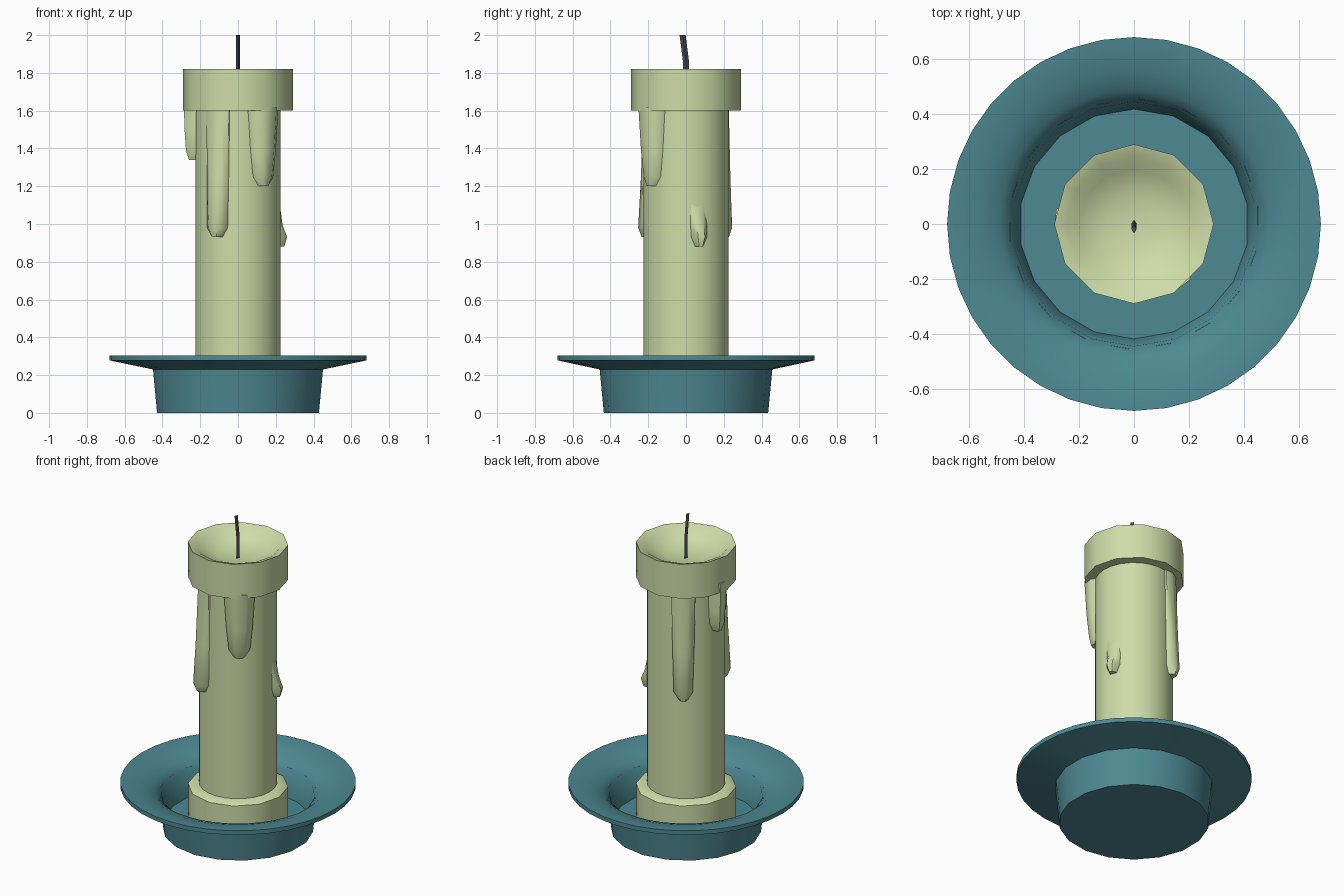
import bpy, bmesh, math
from math import sin, cos, pi, radians

if "Cube" in bpy.data.objects:
    bpy.data.objects.remove(bpy.data.objects["Cube"])


def material(name, rgb):
    m = bpy.data.materials.new(name)
    m.diffuse_color = (*rgb, 1)
    m.use_nodes = True
    m.node_tree.nodes["Principled BSDF"].inputs["Base Color"].default_value = m.diffuse_color
    return m


WAX = material("wax", (0.62, 0.72, 0.39))
TEAL = material("teal_glaze", (0.075, 0.25, 0.29))
CHAR = material("charred", (0.07, 0.07, 0.08))


def finish(name, bm, mat, angle=40):
    bmesh.ops.recalc_face_normals(bm, faces=bm.faces)
    me = bpy.data.meshes.new(name)
    bm.to_mesh(me)
    bm.free()
    ob = bpy.data.objects.new(name, me)
    bpy.context.collection.objects.link(ob)
    me.materials.append(mat)
    bpy.ops.object.select_all(action='DESELECT')
    ob.select_set(True)
    bpy.context.view_layer.objects.active = ob
    bpy.ops.object.shade_smooth_by_angle(angle=radians(angle))
    return ob


def loft(name, rings, mat, closed=True, angle=40):
    """Skin between rings of points and cap both ends."""
    bm = bmesh.new()
    vs = [[bm.verts.new(p) for p in r] for r in rings]
    n = len(rings[0])
    for a, b in zip(vs, vs[1:]):
        for i in range(n):
            j = (i + 1) % n
            bm.faces.new((a[i], a[j], b[j], b[i]))
    bm.faces.new(vs[0])
    bm.faces.new(vs[-1])
    return finish(name, bm, mat, angle=angle)


def ring(r, z, n, coarse=False):
    # coarse rings place every second point on the chord, halving the sides
    pts = []
    for i in range(n):
        a = pi / 2 + 2 * pi * i / n
        k = r * cos(2 * pi / n) if coarse and i % 2 else r
        pts.append((k * cos(a), k * sin(a), z))
    return pts


# dish: fine outer rim, coarser foot and well
loft("dish", [ring(r, z, 36, c) for r, z, c in (
    (0.435, 0.0, True), (0.457, 0.23, True), (0.68, 0.278, False),
    (0.68, 0.305, False), (0.64, 0.303, False), (0.56, 0.288, False),
    (0.49, 0.262, False), (0.445, 0.22, True), (0.418, 0.06, True))], TEAL)

# wax pooled around the foot, candle shaft, and hollow melted top
loft("wax_collar", [ring(r, z, 12) for r, z in (
    (0.29, 0.05), (0.29, 0.28), (0.26, 0.297), (0.2, 0.297))], WAX)
loft("candle_shaft", [ring(0.225, z, 24) for z in (0.2, 1.65)], WAX)
loft("melted_top", [ring(r, z, 12) for r, z in (
    (0.21, 1.6), (0.29, 1.6), (0.29, 1.82), (0.245, 1.805),
    (0.2, 1.765), (0.1, 1.735), (0.015, 1.73))], WAX)


# wax drips: half-hexagon sections running down the shaft
def drip(name, deg, top, bottom, w0, w1, d0, d1):
    a = radians(deg)
    h = top - bottom
    rows = ((top, w0, d0), (bottom + 0.45 * h, (w0 + w1) / 2, (d0 + d1) / 2),
            (bottom + 0.05, w1, d1), (bottom, w1 * 0.5, d1 * 0.7))
    rings = []
    for z, w, d in rows:
        sec = ((-w, 0.19), (-w, 0.215 + d * 0.35), (-w * 0.45, 0.225 + d),
               (w * 0.45, 0.225 + d), (w, 0.215 + d * 0.35), (w, 0.19))
        rings.append([(r * cos(a) - t * sin(a), r * sin(a) + t * cos(a), z)
                      for t, r in sec])
    loft(name, rings, WAX, angle=50)


drip("drip_front_left", 241, 1.62, 0.93, 0.068, 0.058, 0.015, 0.05)
drip("drip_front_right", 307, 1.62, 1.20, 0.09, 0.062, 0.06, 0.035)
drip("drip_left", 174, 1.66, 1.34, 0.055, 0.045, 0.062, 0.05)
drip("drip_right", 18, 1.14, 0.88, 0.05, 0.042, -0.01, 0.042)
drip("drip_back", 121, 1.62, 0.93, 0.07, 0.055, 0.02, 0.045)

# bent four-sided wick
loft("wick", [[(0.01, y, z), (0, y + 0.016, z), (-0.01, y, z), (0, y - 0.016, z)]
              for y, z in ((0, 1.70), (0, 1.86), (-0.018, 2.0))], CHAR, angle=30)
